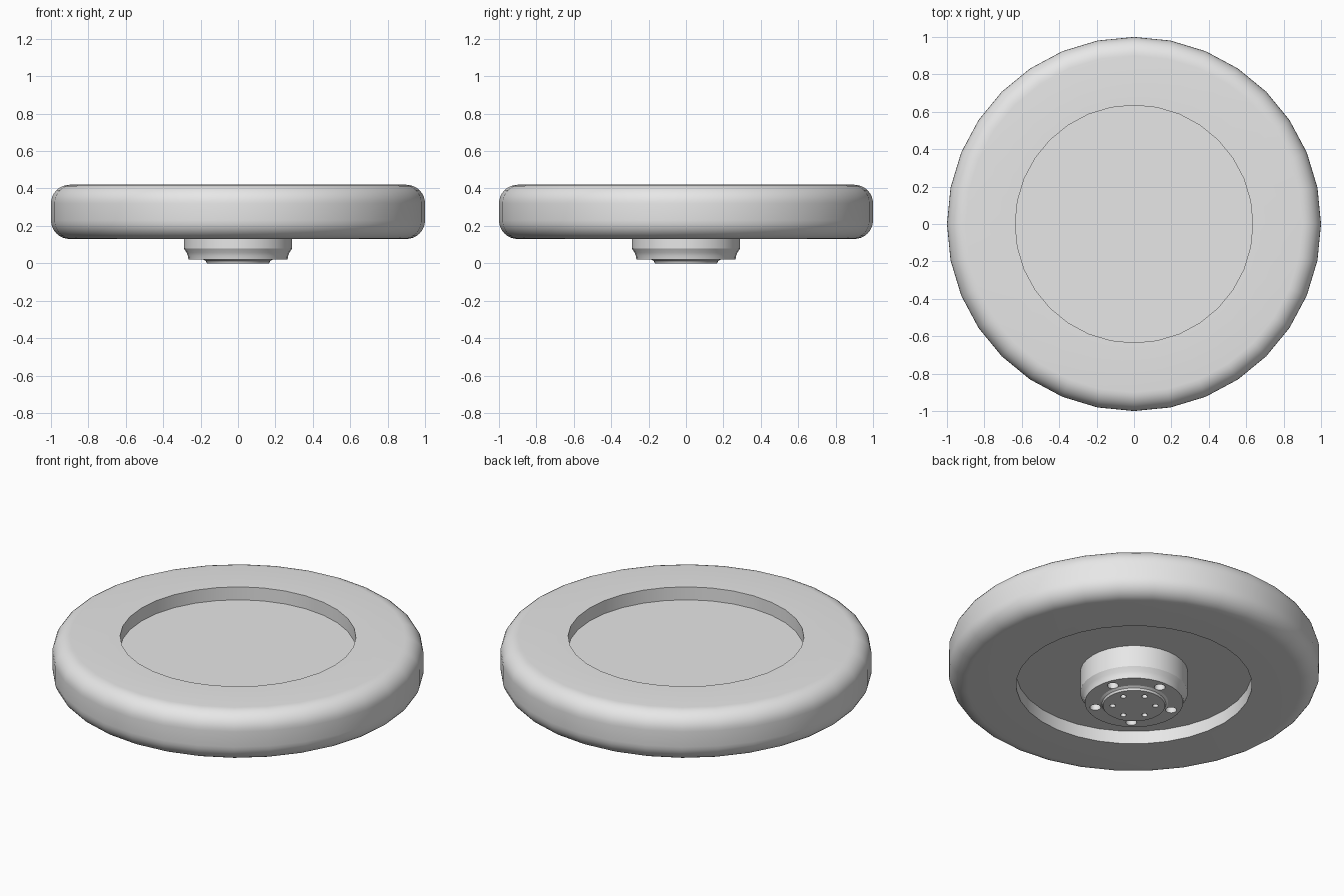
import bpy
import bmesh
from math import sin, cos, pi, radians

if "Cube" in bpy.data.objects:
    bpy.data.objects.remove(bpy.data.objects["Cube"])

grey = bpy.data.materials.new("light_grey")
grey.use_nodes = True
colour = (0.8, 0.8, 0.8, 1)
grey.diffuse_color = colour
grey.node_tree.nodes["Principled BSDF"].inputs["Base Color"].default_value = colour


def select_only(obj):
    bpy.ops.object.select_all(action="DESELECT")
    obj.select_set(True)
    bpy.context.view_layer.objects.active = obj


def lathe(name, profile, closed=False, steps=32):
    """Revolve (radius, height) points about z."""
    bm = bmesh.new()
    verts = [bm.verts.new((r, 0, z)) for r, z in profile]
    edges = [bm.edges.new(pair) for pair in zip(verts, verts[1:])]
    if closed:
        edges.append(bm.edges.new((verts[-1], verts[0])))
    bmesh.ops.spin(bm, geom=verts + edges, cent=(0, 0, 0), axis=(0, 0, 1),
                   angle=2 * pi, steps=steps)
    bmesh.ops.remove_doubles(bm, verts=bm.verts[:], dist=0.0001)
    bmesh.ops.recalc_face_normals(bm, faces=bm.faces[:])
    mesh = bpy.data.meshes.new(name)
    bm.to_mesh(mesh)
    bm.free()
    mesh.materials.append(grey)
    obj = bpy.data.objects.new(name, mesh)
    bpy.context.collection.objects.link(obj)
    return obj


def smooth(obj):
    select_only(obj)
    bpy.ops.object.shade_smooth_by_angle(angle=radians(30))


def drill_ring(obj, count, ring_radius, start, hole_radius, top):
    """Cut a ring of round blind holes upward into the underside."""
    for i in range(count):
        a = radians(start) + 2 * pi * i / count
        bpy.ops.mesh.primitive_cylinder_add(
            vertices=16, radius=hole_radius, depth=top + 0.1,
            location=(ring_radius * cos(a), ring_radius * sin(a), (top - 0.1) / 2))
        cutter = bpy.context.object
        cutter.name = "hole_cutter"
        cutter.hide_render = True
        cutter.data.materials.append(grey)
        mod = obj.modifiers.new("hole", "BOOLEAN")
        mod.operation = "DIFFERENCE"
        mod.solver = "EXACT"
        mod.object = cutter
        select_only(obj)
        bpy.ops.object.modifier_apply(modifier=mod.name)
        bpy.data.objects.remove(cutter)


# Tire: flat sides, rounded shoulders, open middle
low, high, shoulder, bore = 0.13, 0.42, 0.1, 0.635
tire_profile = [(bore, low)]
for centre_z, first in ((low + shoulder, -90), (high - shoulder, 0)):
    for i in range(9):
        a = radians(first + 90 * i / 8)
        tire_profile.append((1 - shoulder + shoulder * cos(a),
                             centre_z + shoulder * sin(a)))
tire_profile.append((bore, high))
smooth(lathe("tire", tire_profile, closed=True))

# Wheel disc, recessed on both sides
smooth(lathe("wheel_disc", [(0, 0.207), (bore, 0.207), (bore, 0.343), (0, 0.343)]))

# Hub with stepped, tapered underside and raised centre plate
hub = lathe("hub", [(0, 0.25), (0.29, 0.25), (0.29, 0.08), (0.275, 0.057),
                    (0.268, 0.04), (0.265, 0.02), (0.185, 0.02),
                    (0.172, 0.012), (0.167, 0), (0, 0)])

# Lug holes and smaller centre plate holes
drill_ring(hub, 5, 0.215, 18, 0.03, 0.06)
drill_ring(hub, 6, 0.115, 20, 0.016, 0.03)
smooth(hub)
